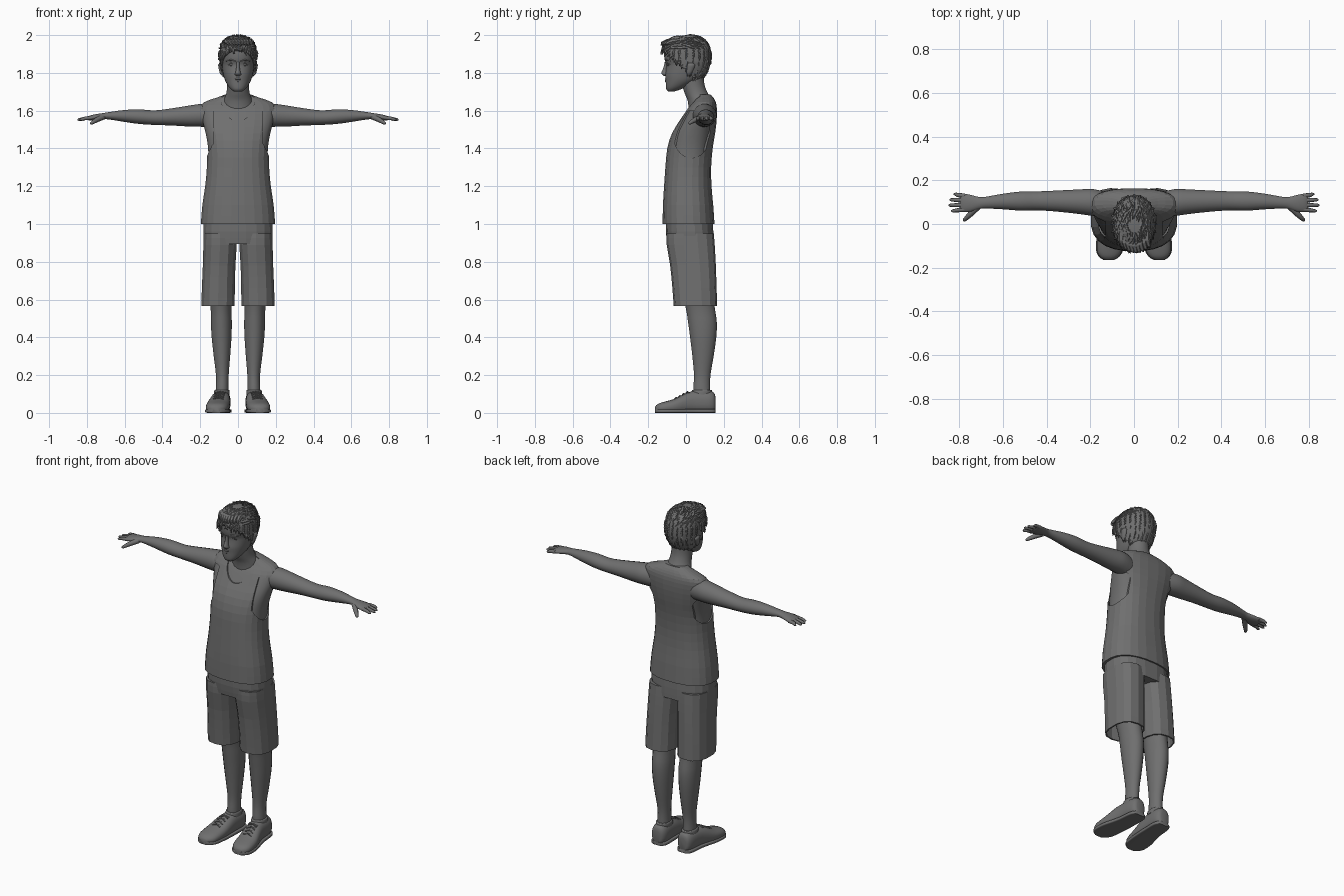
import bpy, bmesh, math, random
from mathutils import Vector

if "Cube" in bpy.data.objects:
    bpy.data.objects.remove(bpy.data.objects["Cube"], do_unlink=True)
random.seed(4)

grey = bpy.data.materials.new("plain_grey")
grey.use_nodes = True
GREY = (0.16, 0.16, 0.16, 1)
grey.diffuse_color = GREY
grey.node_tree.nodes["Principled BSDF"].inputs["Base Color"].default_value = GREY


def finish(bm, name, smooth=True, mirror=False):
    bmesh.ops.recalc_face_normals(bm, faces=bm.faces)
    for f in bm.faces:
        f.smooth = smooth
    mesh = bpy.data.meshes.new(name)
    bm.to_mesh(mesh)
    bm.free()
    mesh.materials.append(grey)
    ob = bpy.data.objects.new(name, mesh)
    bpy.context.collection.objects.link(ob)
    if smooth:
        bpy.ops.object.select_all(action='DESELECT')
        ob.select_set(True)
        bpy.context.view_layer.objects.active = ob
        bpy.ops.object.shade_smooth_by_angle(angle=math.radians(50))
    if mirror:
        ob.modifiers.new("mirror", 'MIRROR').use_mirror_merge = False
    return ob


def refine(rows, steps):
    """Smoothly interpolate the profile rows."""
    out = []
    for i in range(len(rows) - 1):
        a, b, c, d = (rows[max(0, min(len(rows) - 1, i + k))] for k in (-1, 0, 1, 2))
        for s in range(steps):
            t = s / steps
            out.append([q + t * (r - p) / 2 + t * t * (2 * p - 5 * q + 4 * r - w) / 2
                        + t ** 3 * (3 * q - p - 3 * r + w) / 2 for p, q, r, w in zip(a, b, c, d)])
    return out + [list(rows[-1])]


def bridge(bm, rings, caps=(True, True)):
    n = len(rings[0])
    for a, b in zip(rings, rings[1:]):
        for j in range(n):
            bm.faces.new((a[j], a[(j + 1) % n], b[(j + 1) % n], b[j]))
    for ring, cap in zip((rings[0], rings[-1]), caps):
        if cap:
            bm.faces.new(ring)


def loft_mesh(rows, axis='z', sides=20, steps=3, power=2.0, caps=(True, True)):
    """Rows are (position, centre 1, radius 1, centre 2, radius 2)."""
    bm = bmesh.new()
    rings = []
    for t, c1, r1, c2, r2 in refine(rows, steps):
        ring = []
        for j in range(sides):
            a = math.tau * (j + 0.5) / sides
            u, v = math.cos(a), math.sin(a)
            p = c1 + math.copysign(abs(u) ** (2 / power), u) * r1
            q = c2 + math.copysign(abs(v) ** (2 / power), v) * r2
            ring.append(bm.verts.new({'x': (t, p, q), 'y': (p, t, q), 'z': (p, q, t)}[axis]))
        rings.append(ring)
    bridge(bm, rings, caps)
    return bm


def loft(name, rows, smooth=True, mirror=False, **kw):
    return finish(loft_mesh(rows, **kw), name, smooth, mirror)


def add_tube(bm, points, radii, sides=8):
    pts = [Vector(p) for p in points]
    rings = []
    for i, p in enumerate(pts):
        d = pts[min(i + 1, len(pts) - 1)] - pts[max(i - 1, 0)]
        rot = d.to_track_quat('Z', 'Y')
        rings.append([bm.verts.new(p + rot @ Vector((math.cos(math.tau * j / sides) * radii[i],
                                                     math.sin(math.tau * j / sides) * radii[i], 0)))
                      for j in range(sides)])
    bridge(bm, rings)


def tube(name, points, radii, mirror=True, sides=8):
    bm = bmesh.new()
    add_tube(bm, points, radii, sides)
    return finish(bm, name, True, mirror)


def fb(z, half, front, back, grow=0.0):
    """Row from half width, front and back."""
    return (z, 0, half + grow, (front + back) / 2, (back - front) / 2 + grow)


# Torso and sleeveless shirt
torso = [(1.0, .198, -.125, .152), (1.1, .19, -.123, .145), (1.2, .175, -.117, .136),
         (1.3, .166, -.11, .134), (1.4, .167, -.1, .142), (1.48, .18, -.075, .155),
         (1.55, .197, -.033, .163), (1.61, .203, .005, .164), (1.645, .18, .035, .158),
         (1.67, .11, .05, .145), (1.685, .07, .055, .13)]
loft("chest", [fb(*r, grow=-.008) for r in torso[2:]], power=2.4, sides=28)
shirt = loft("sleeveless_shirt", [fb(*r) for r in torso], smooth=False, power=2.4, sides=24, steps=2)


def cutter(name, rows, axis):
    c = loft(name, rows, axis=axis, steps=1, sides=32)
    c.hide_render = True
    c.hide_set(True)
    mod = shirt.modifiers.new(name, 'BOOLEAN')
    mod.operation, mod.object, mod.solver = 'DIFFERENCE', c, 'EXACT'


for side in (-1, 1):
    cutter("armhole_cutter", [(side * x, .03, .098, 1.475, .125) for x in (.13, .3)], 'x')
cutter("neckline_cutter", [(y, 0, .088, 1.665, .12) for y in (-.3, .075)], 'y')

# Shorts
loft("shorts_hips", [fb(.895, .18, -.1, .148), fb(.96, .185, -.108, .146), fb(1.04, .182, -.108, .14)],
     smooth=False, power=2.5, sides=20, steps=2)
leg = loft("shorts_legs", [(.565, .106, .09, .05, .115), (.66, .104, .089, .045, .117),
                           (.78, .1, .088, .037, .121), (.89, .095, .09, .025, .127),
                           (.95, .094, .089, .022, .125)],
           smooth=False, mirror=True, power=2.5, sides=14, steps=2, caps=(False, True))
cloth = leg.modifiers.new("cloth", 'SOLIDIFY')
cloth.thickness, cloth.offset = .008, -1

# Lower legs
loft("legs", [(.07, .085, .036, .085, .046), (.13, .084, .034, .083, .045), (.2, .083, .034, .086, .044),
              (.3, .085, .044, .09, .057), (.4, .087, .053, .091, .07), (.48, .088, .056, .087, .077),
              (.56, .09, .056, .075, .078), (.7, .095, .07, .05, .09)], mirror=True)

# Shoes with soles and laces
shoe = [(.156, .086, .022, .05, .035), (.148, .086, .036, .055, .052), (.12, .086, .047, .057, .06),
        (.05, .09, .05, .057, .06), (0, .096, .055, .05, .055), (-.06, .106, .061, .035, .04),
        (-.12, .112, .058, .027, .031), (-.15, .114, .043, .022, .025), (-.165, .115, .02, .018, .014)]
bm = loft_mesh(shoe, axis='y', power=2.4)
for v in bm.verts:
    v.co.z = max(v.co.z, .004)
finish(bm, "shoes", True, True)
loft("soles", [(y, x, r + .004, .01, .01) for y, x, r, _, _ in shoe], axis='y', power=6, mirror=True)
for k in range(4):
    y, z, x = -.052 + .02 * k, .078 + .0105 * k, .104 - .003 * k
    for s in (-1, 1):
        tube("shoe_lace", [(x - .026, y - .008 * s, z - .006), (x, y, z + .003), (x + .026, y + .008 * s, z - .006)],
             [.004] * 3, sides=6)
loft("shoe_collar", [(.095, .086, .042, .082, .056), (.118, .085, .041, .084, .054), (.122, .085, .036, .084, .049)],
     mirror=True)

# Arms and hands
loft("arms", [(.12, .09, .055, 1.57, .06), (.19, .099, .062, 1.575, .061), (.25, .102, .057, 1.572, .057),
              (.35, .105, .049, 1.567, .046), (.44, .106, .044, 1.563, .039), (.52, .105, .044, 1.568, .039),
              (.6, .103, .036, 1.572, .032), (.68, .098, .027, 1.573, .02), (.71, .096, .028, 1.571, .017),
              (.75, .095, .039, 1.566, .016), (.785, .097, .043, 1.561, .013), (.797, .097, .039, 1.559, .008)],
     axis='x', mirror=True)
for name, y, spread, tip in (("index_finger", .066, -.006, .838), ("middle_finger", .087, -.001, .85),
                             ("ring_finger", .108, .003, .846), ("little_finger", .129, .008, .826)):
    tube(name, [(.775, y, 1.562), (.81, y + spread / 2, 1.559), (tip - .008, y + spread, 1.553),
                (tip, y + spread, 1.552)], [.011, .0095, .0075, .003])
tube("thumb", [(.715, .08, 1.566), (.745, .05, 1.553), (.765, .03, 1.541), (.777, .018, 1.533), (.781, .014, 1.531)],
     [.015, .014, .011, .008, .003])

# Neck and head
loft("neck", [(1.58, 0, .09, .085, .07), (1.65, 0, .078, .075, .066), (1.69, 0, .063, .055, .062),
              (1.74, 0, .058, .038, .06), (1.8, 0, .06, .035, .06)])
skull = [(1.702, .022, -.095, -.06), (1.712, .036, -.104, -.03), (1.73, .052, -.107, .01),
         (1.76, .069, -.108, .065), (1.79, .078, -.11, .095), (1.82, .084, -.106, .111),
         (1.845, .087, -.105, .119), (1.87, .089, -.114, .123), (1.91, .089, -.116, .122),
         (1.945, .08, -.105, .11), (1.97, .058, -.08, .085), (1.984, .02, -.04, .04)]
loft("head", [fb(*r) for r in skull], sides=28, power=2.15)
loft("nose", [(1.784, 0, .011, -.106, .012), (1.793, 0, .018, -.108, .02), (1.803, 0, .014, -.11, .021),
              (1.83, 0, .009, -.104, .015), (1.858, 0, .01, -.102, .011)], sides=12)
tube("upper_lip", [(-.025, -.096, 1.764), (-.009, -.106, 1.768), (.009, -.106, 1.768), (.025, -.096, 1.764)],
     [.002, .0055, .0055, .002], mirror=False)
tube("lower_lip", [(-.022, -.097, 1.762), (0, -.106, 1.757), (.022, -.097, 1.762)], [.002, .006, .002], mirror=False)
tube("eyelids", [(.018, -.099, 1.844), (.034, -.097, 1.851), (.053, -.084, 1.844)], [.002, .005, .002])
tube("eyebrows", [(.014, -.109, 1.862), (.036, -.104, 1.869), (.062, -.082, 1.863)], [.003, .005, .002])
tube("eyes", [(.021, -.096, 1.841), (.035, -.094, 1.843), (.051, -.083, 1.841)], [.003, .007, .003])
loft("ears", [(1.787, .083, .005, .014, .007), (1.8, .088, .009, .017, .014), (1.825, .092, .011, .024, .02),
              (1.843, .094, .011, .027, .021), (1.853, .092, .006, .026, .012)], sides=12, mirror=True)

# Hair cap trimmed along a sloping hairline
bm = loft_mesh([fb(z + max(0, z - 1.9) * .12, h, f, b, .009) for z, h, f, b in skull[2:]], sides=24, power=2.15)
cut = bmesh.ops.bisect_plane(bm, geom=bm.verts[:] + bm.edges[:] + bm.faces[:], plane_co=(0, -.11, 1.915),
                             plane_no=(0, .68, .73), clear_inner=True)
bmesh.ops.holes_fill(bm, edges=[e for e in bm.edges if e.is_boundary])
for v in bm.verts:
    v.co += Vector([random.uniform(-.002, .002) for _ in range(3)])
bm.faces.ensure_lookup_table()
spots = [(f.calc_center_median(), f.normal.copy()) for f in bm.faces if len(f.verts) < 6]
bm.normal_update()
finish(bm, "hair_cap")

# Tufts swept forward on top and down at the sides
bm = bmesh.new()
for p, _ in spots:
    out = (p - Vector((0, 0, 1.86))).normalized()
    if p.z < 1.88 and random.random() < .6:
        continue
    flow = Vector((random.uniform(-.5, .5), -1, .1)) if p.z > 1.92 else Vector((0, -.2, -1))
    flow = (flow - out * flow.dot(out)).normalized()
    size = .034 if p.z > 1.92 else .022
    base = p - out * .003
    add_tube(bm, [base - flow * size * .4, base + flow * size * .3 + out * .002, base + flow * size + out * .003],
             [.004, .0065, .001], 5)
for k in range(9):
    x = -.06 + .015 * k
    y = -.098 + x * x * 7
    add_tube(bm, [(x, y + .05, 1.972), (x, y, 1.966), (x + .008, y - .027, 1.957), (x + .014, y - .036, 1.946)],
             [.009, .015, .01, .001], 6)
finish(bm, "hair_tufts", False)
